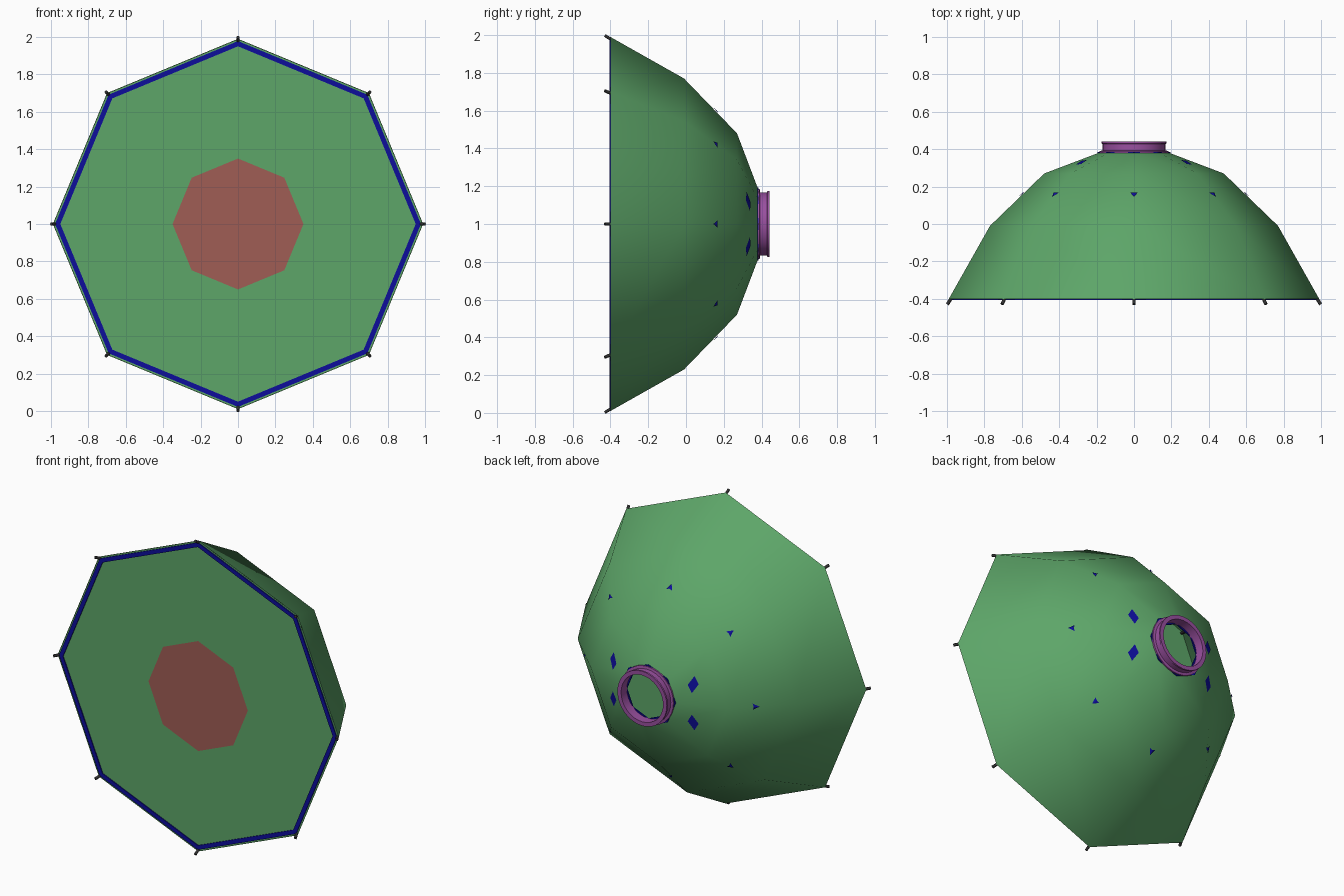
import bpy, bmesh
from math import sin, cos, pi
from mathutils import Vector

if "Cube" in bpy.data.objects:
    bpy.data.objects.remove(bpy.data.objects["Cube"])


def material(name, rgb):
    m = bpy.data.materials.new(name)
    m.diffuse_color = (*rgb, 1)
    m.use_nodes = True
    m.node_tree.nodes["Principled BSDF"].inputs["Base Color"].default_value = m.diffuse_color
    return m


GREEN = material("green fabric", (0.11, 0.38, 0.14))
RED = material("red fabric", (0.35, 0.11, 0.09))
BLUE = material("blue trim", (0.004, 0.004, 0.33))
PURPLE = material("purple metal", (0.32, 0.08, 0.35))
DARK = material("dark rod", (0.03, 0.03, 0.03))


def polar(r, y, a):
    return Vector((r * cos(a), y, 1 + r * sin(a)))


def finish(name, bm, mat, smooth=False, recalc=True):
    if recalc:
        bmesh.ops.recalc_face_normals(bm, faces=bm.faces)
    me = bpy.data.meshes.new(name)
    bm.to_mesh(me)
    bm.free()
    me.materials.append(mat)
    ob = bpy.data.objects.new(name, me)
    bpy.context.collection.objects.link(ob)
    for p in me.polygons:
        p.use_smooth = smooth
    return ob


def lathe(name, profile, sides, mat, smooth=False, closed=False):
    """Spin (radius, y) points about the y axis through z = 1."""
    bm = bmesh.new()
    rings = [[bm.verts.new(polar(r, y, 2 * pi * i / sides)) for i in range(sides)]
             for r, y in profile]
    pairs = list(zip(rings, rings[1:]))
    if closed:
        pairs.append((rings[-1], rings[0]))
    for a, b in pairs:
        for i in range(sides):
            j = (i + 1) % sides
            bm.faces.new((a[i], a[j], b[j], b[i]))
    return finish(name, bm, mat, smooth)


def panel(name, r, y, mat):
    """Flat octagon facing the front."""
    bm = bmesh.new()
    bm.faces.new([bm.verts.new(polar(r, y, i * pi / 4)) for i in range(8)])
    ob = finish(name, bm, mat, recalc=False)
    if ob.data.polygons[0].normal.y > 0:
        ob.data.flip_normals()
    return ob


def patch(name, points, mat):
    """Flat fabric patch on the back of the shell."""
    bm = bmesh.new()
    f = bm.faces.new([bm.verts.new(p) for p in points])
    f.normal_update()
    if f.normal.y < 0:
        f.normal_flip()
    return finish(name, bm, mat, recalc=False)


# Eight-sided fabric shell, front diffuser and its centre patch
SHELL = [(0.99, -0.40), (0.77, -0.01), (0.48, 0.27), (0.19, 0.38)]
lathe("shell", SHELL, 8, GREEN, smooth=True)
panel("front_diffuser", 0.988, -0.398, GREEN)
panel("diffuser_centre", 0.35, -0.401, RED)

# Blue trim: front rim strip and the octagonal collar behind the mount
lathe("front_trim", [(0.978, -0.399), (0.978, -0.405), (0.95, -0.405), (0.95, -0.399)],
      8, BLUE, closed=True)
lathe("rear_collar", [(0.194, 0.376), (0.194, 0.384), (0.15, 0.384), (0.15, 0.376)],
      8, BLUE, closed=True)

# Purple mounting ring, open through the middle
ring = lathe("mount_ring",
             [(0.184, 0.38), (0.184, 0.39), (0.168, 0.393), (0.168, 0.428), (0.174, 0.431),
              (0.174, 0.442), (0.148, 0.442), (0.148, 0.38)], 32, PURPLE, closed=True)
bpy.context.view_layer.objects.active = ring
ring.select_set(True)
bpy.ops.object.shade_smooth_by_angle(angle=0.5)

# Support rods inside the ridges, with tips protruding at the front
ROD = [(0.998, -0.43), (0.976, -0.395), (0.752, -0.015), (0.47, 0.255), (0.17, 0.37)]
for i in range(8):
    a = i * pi / 4
    cu = bpy.data.curves.new(f"rod_{i}", 'CURVE')
    cu.dimensions = '3D'
    cu.bevel_depth = 0.009
    cu.bevel_resolution = 1
    cu.use_fill_caps = True
    sp = cu.splines.new('POLY')
    sp.points.add(len(ROD) - 1)
    for p, (r, y) in zip(sp.points, ROD):
        p.co = (*polar(r, y, a), 1)
    cu.materials.append(DARK)
    bpy.context.collection.objects.link(bpy.data.objects.new(f"rod_{i}", cu))

    # Small triangular tab wrapped over each ridge
    bm = bmesh.new()
    out = Vector((cos(a), 0, sin(a)))
    side = Vector((-sin(a), 0, cos(a)))
    top = polar(0.592, 0.168, a) + out * 0.003
    low = polar(0.616, 0.145, a) + out * 0.003
    tip, base = bm.verts.new(low), bm.verts.new(top)
    for s in (-1, 1):
        w = bm.verts.new(top + side * 0.02 * s - out * 0.0075)
        f = bm.faces.new((tip, w, base))
        f.normal_update()
        if f.normal.dot(out) < 0:
            f.normal_flip()
    finish(f"ridge_tab_{i}", bm, BLUE, recalc=False)

# Four diamond vents on the faces left and right of the mount
for k, deg in enumerate((22.5, 157.5, 202.5, 337.5)):
    a = deg * pi / 180
    n = Vector((0.38 * cos(a), 0.925, 0.38 * sin(a))).normalized()
    pts = []
    for x, z in ((0.25, 0.115), (0.277, 0.068), (0.31, 0.125), (0.283, 0.172)):
        sx, sz = (1 if cos(a) > 0 else -1), (1 if sin(a) > 0 else -1)
        d = x * cos(pi / 8) + z * sin(pi / 8)       # distance along the face
        y = 0.27 + 0.11 * (0.48 * cos(pi / 8) - d) / (0.29 * cos(pi / 8))
        pts.append(Vector((sx * x, y, 1 + sz * z)) + n * 0.003)
    patch(f"vent_{k}", pts, BLUE)
